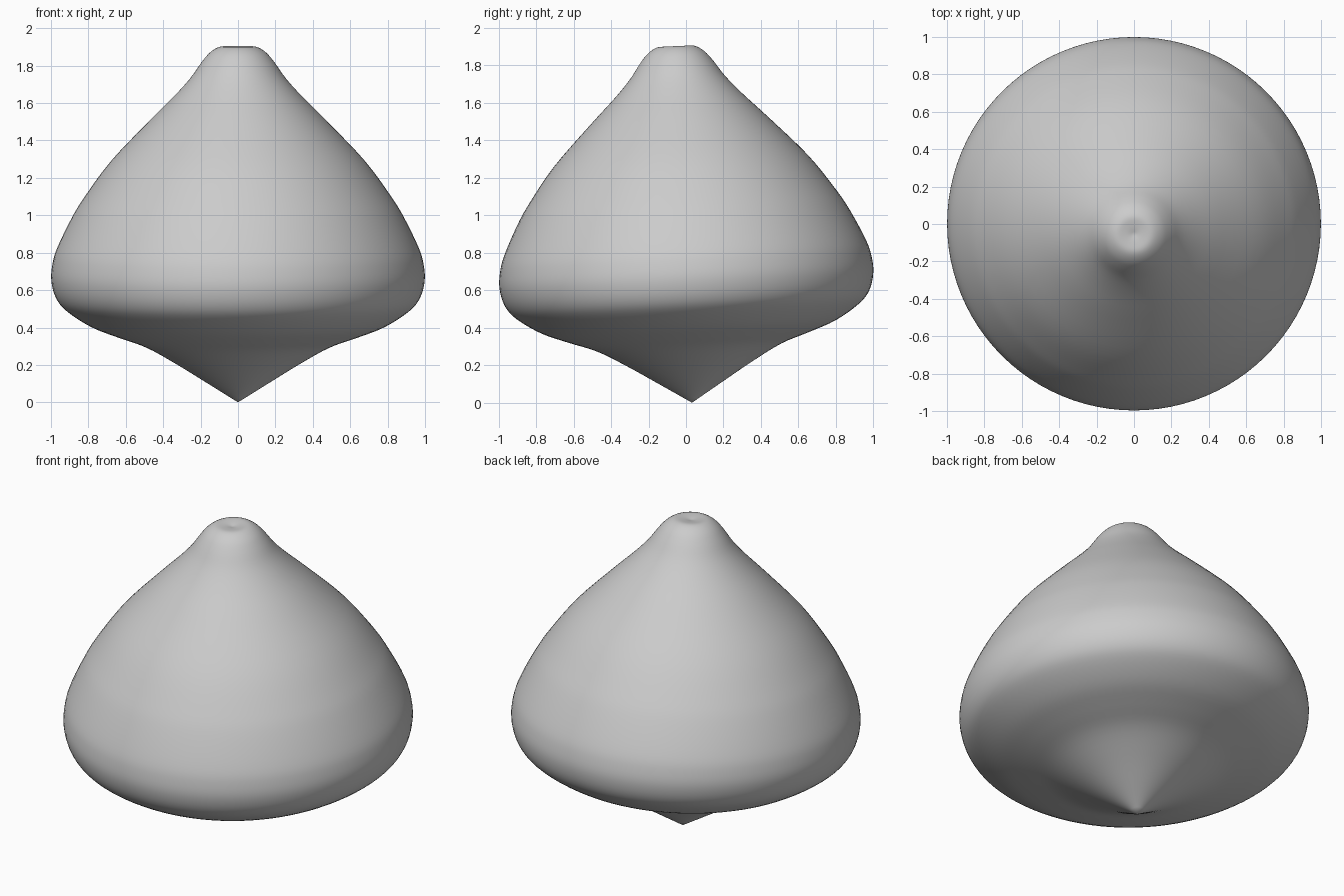
import bpy, bmesh, math
from mathutils import Vector

if "Cube" in bpy.data.objects:
    bpy.data.objects.remove(bpy.data.objects["Cube"])

# Half profile of the top (radius, height), from the sharp tip to the dimpled crown
PROFILE = [(0, 0), (0.16, 0.1), (0.33, 0.205), (0.49, 0.294), (0.64, 0.348),
           (0.786, 0.405), (0.915, 0.488), (0.973, 0.558), (0.998, 0.65),
           (0.992, 0.74), (0.965, 0.83), (0.89, 0.985), (0.82, 1.1),
           (0.68, 1.29), (0.48, 1.5), (0.34, 1.64), (0.255, 1.735),
           (0.195, 1.82), (0.15, 1.872), (0.10, 1.902), (0.05, 1.902), (0, 1.893)]
SEGMENTS = 96
STEPS = 4
TILT = math.radians(2.6)


def smooth_path(points, steps):
    """Catmull-Rom curve through the points."""
    p = [Vector(q) for q in points]
    p = [2 * p[0] - p[1]] + p + [2 * p[-1] - p[-2]]
    out = []
    for a, b, c, d in zip(p, p[1:], p[2:], p[3:]):
        for i in range(steps):
            t = i / steps
            out.append(0.5 * (2 * b + (c - a) * t + (2 * a - 5 * b + 4 * c - d) * t * t
                              + (3 * b - a - 3 * c + d) * t ** 3))
    out.append(p[-2])
    return out


# Spin the profile into a closed body
bm = bmesh.new()
verts = [bm.verts.new((max(q.x, 0), 0, q.y)) for q in smooth_path(PROFILE, STEPS)]
edges = [bm.edges.new(pair) for pair in zip(verts, verts[1:])]
bmesh.ops.spin(bm, geom=verts + edges, cent=(0, 0, 0), axis=(0, 0, 1),
               angle=math.tau, steps=SEGMENTS, use_merge=True)
bmesh.ops.remove_doubles(bm, verts=bm.verts, dist=1e-5)
bmesh.ops.recalc_face_normals(bm, faces=bm.faces)
for f in bm.faces:
    f.smooth = True

mesh = bpy.data.meshes.new("spinning_top")
bm.to_mesh(mesh)
bm.free()
body = bpy.data.objects.new("spinning_top", mesh)
bpy.context.collection.objects.link(body)

# Lean slightly towards the front, balanced on the tip
body.rotation_euler = (TILT, 0, 0)
body.location = (0, 0.032, 0)
